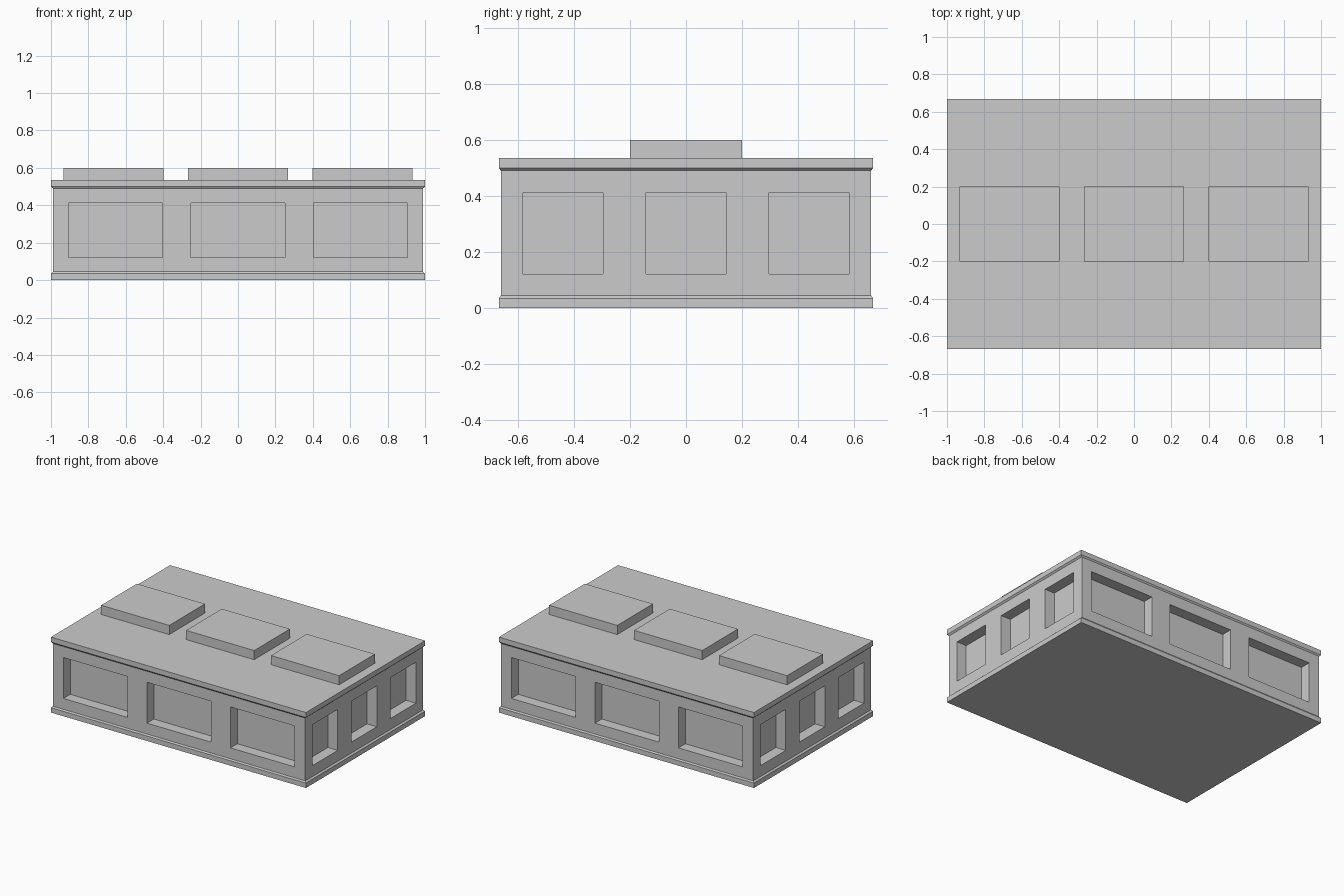
import bpy, bmesh

if "Cube" in bpy.data.objects:
    bpy.data.objects.remove(bpy.data.objects["Cube"])

HX, HY = 1.0, 0.667      # slab half sizes
BX, BY = 0.989, 0.66     # wall half sizes
DEPTH = 0.077            # panel recess


def make_object(name, bm):
    bmesh.ops.recalc_face_normals(bm, faces=bm.faces)
    mesh = bpy.data.meshes.new(name)
    bm.to_mesh(mesh)
    bm.free()
    obj = bpy.data.objects.new(name, mesh)
    bpy.context.collection.objects.link(obj)
    return obj


def add_box(bm, x0, x1, y0, y1, z0, z1):
    verts = bmesh.ops.create_cube(bm, size=1)["verts"]
    for v in verts:
        v.co.x = x1 if v.co.x > 0 else x0
        v.co.y = y1 if v.co.y > 0 else y0
        v.co.z = z1 if v.co.z > 0 else z0


# Body: rectangular rings stacked along the plinth, wall and cornice profile
profile = [(HX, HY, 0), (HX, HY, 0.035), (BX, BY, 0.045),
           (BX, BY, 0.49), (HX, HY, 0.5), (HX, HY, 0.535)]
bm = bmesh.new()
rings = [[bm.verts.new((sx * x, sy * y, z))
          for sx, sy in ((-1, -1), (1, -1), (1, 1), (-1, 1))]
         for x, y, z in profile]
for low, high in zip(rings, rings[1:]):
    for i in range(4):
        j = (i + 1) % 4
        bm.faces.new((low[i], low[j], high[j], high[i]))
bm.faces.new(rings[0][::-1])
bm.faces.new(rings[-1])
body = make_object("body", bm)

# Recessed panels: three on each of the four sides
bm = bmesh.new()
for side in (-1, 1):
    for c in (-0.655, 0, 0.655):
        ys = sorted((side * (BY - DEPTH), side * (BY + 0.1)))
        add_box(bm, c - 0.252, c + 0.252, *ys, 0.122, 0.412)
    for c in (-0.438, 0, 0.438):
        xs = sorted((side * (BX - DEPTH), side * (BX + 0.1)))
        add_box(bm, *xs, c - 0.142, c + 0.142, 0.122, 0.412)
cutter = make_object("panel_cutter", bm)
cutter.hide_render = True
cutter.hide_viewport = False
cutter.display_type = 'WIRE'

cut = body.modifiers.new("panels", 'BOOLEAN')
cut.operation = 'DIFFERENCE'
cut.solver = 'EXACT'
cut.object = cutter
bpy.context.view_layer.objects.active = body
body.select_set(True)
bpy.ops.object.modifier_apply(modifier=cut.name)
bpy.data.objects.remove(cutter)

# Roof blocks: three in a row
for name, c in (("left", -0.666), ("middle", 0), ("right", 0.666)):
    bm = bmesh.new()
    add_box(bm, c - 0.267, c + 0.267, -0.2, 0.2, 0.535, 0.6)
    make_object("roof_block_" + name, bm)
